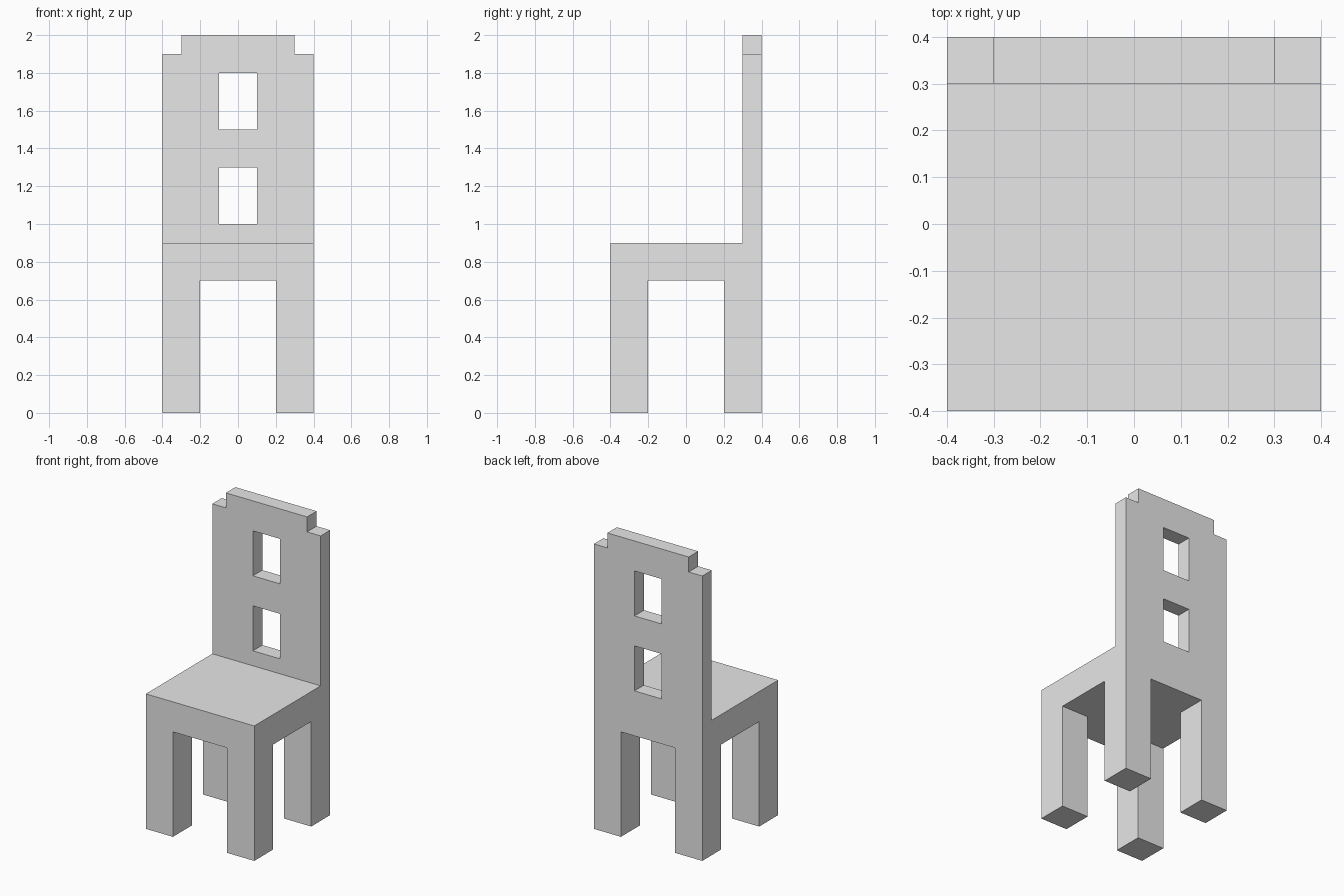
import bpy
import bmesh

default = bpy.data.objects.get("Cube")
if default:
    bpy.data.objects.remove(default, do_unlink=True)

HALF = 0.4        # half of the chair's width and depth
GAP = 0.2         # half of the opening between the legs
SEAT_BOTTOM, SEAT_TOP, HEIGHT = 0.7, 0.9, 2.0
BACK_FRONT = 0.3  # front face of the backrest

grey = bpy.data.materials.new("plain_grey")
grey.use_nodes = True
grey.diffuse_color = (0.8, 0.8, 0.8, 1)
grey.node_tree.nodes["Principled BSDF"].inputs["Base Color"].default_value = (0.8, 0.8, 0.8, 1)


def extrude_profile(name, axis, profile, start, end):
    """Extrude a profile along x (points are y, z) or along y (points are x, z)."""
    bm = bmesh.new()
    place = (lambda a, z: (start, a, z)) if axis == "x" else (lambda a, z: (a, start, z))
    face = bm.faces.new([bm.verts.new(place(a, z)) for a, z in profile])
    moved = bmesh.ops.extrude_face_region(bm, geom=[face])["geom"]
    step = (end - start, 0, 0) if axis == "x" else (0, end - start, 0)
    bmesh.ops.translate(bm, vec=step, verts=[v for v in moved if isinstance(v, bmesh.types.BMVert)])
    bmesh.ops.recalc_face_normals(bm, faces=bm.faces)
    mesh = bpy.data.meshes.new(name)
    bm.to_mesh(mesh)
    bm.free()
    mesh.materials.append(grey)
    obj = bpy.data.objects.new(name, mesh)
    bpy.context.collection.objects.link(obj)
    return obj


def rectangle(left, right, bottom, top):
    return [(left, bottom), (right, bottom), (right, top), (left, top)]


# Legs, seat and backrest in one piece, from the side profile
chair = extrude_profile("chair_frame", "x", [
    (-HALF, 0), (-GAP, 0), (-GAP, SEAT_BOTTOM), (GAP, SEAT_BOTTOM), (GAP, 0),
    (HALF, 0), (HALF, HEIGHT), (BACK_FRONT, HEIGHT), (BACK_FRONT, SEAT_TOP),
    (-HALF, SEAT_TOP)], -HALF, HALF)

# Openings: leg gap, two backrest windows, two stepped top corners
openings = {
    "leg_gap_cutter": rectangle(-GAP, GAP, -1, SEAT_BOTTOM),
    "lower_window_cutter": rectangle(-0.1, 0.1, 1.0, 1.3),
    "upper_window_cutter": rectangle(-0.1, 0.1, 1.5, 1.8),
    "right_corner_cutter": rectangle(-1, -0.3, 1.9, 3),
    "left_corner_cutter": rectangle(0.3, 1, 1.9, 3),
}
cutters = []
for name, profile in openings.items():
    cutter = extrude_profile(name, "y", profile, -1, 1)
    cutter.hide_render = True
    cutters.append(cutter)
    cut = chair.modifiers.new(name, "BOOLEAN")
    cut.operation = "DIFFERENCE"
    cut.solver = "EXACT"
    cut.object = cutter

# Bake the cuts and drop the helpers
bpy.context.view_layer.update()
evaluated = chair.evaluated_get(bpy.context.evaluated_depsgraph_get())
final_mesh = bpy.data.meshes.new_from_object(evaluated)
chair.modifiers.clear()
chair.data = final_mesh
for cutter in cutters:
    bpy.data.objects.remove(cutter, do_unlink=True)
